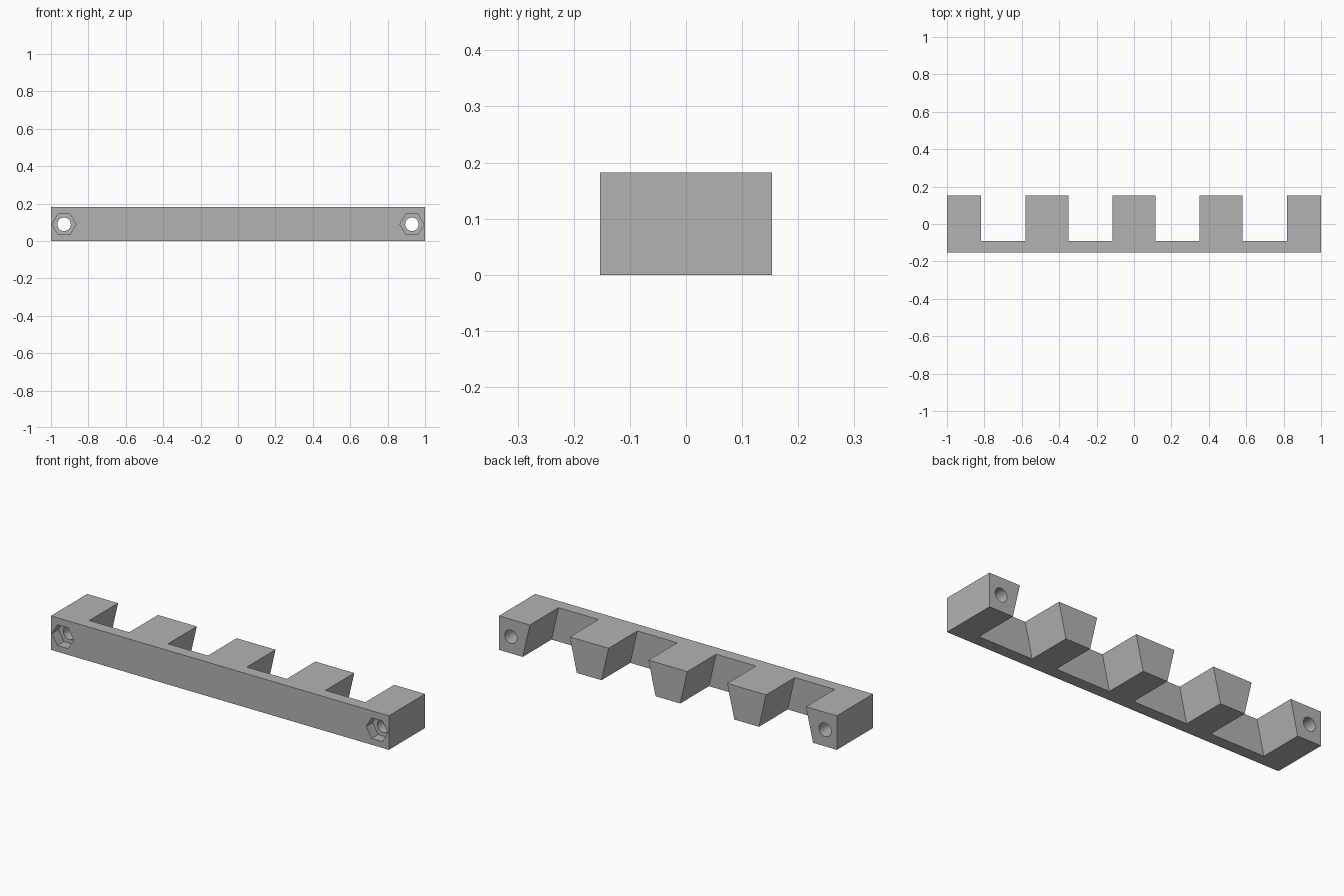
import bpy
import bmesh
from math import cos, sin, tau
from mathutils import Vector

if "Cube" in bpy.data.objects:
    bpy.data.objects.remove(bpy.data.objects["Cube"])

# Overall dimensions
HALF_X, HALF_Y, HEIGHT = 1.0, 0.153, 0.182
RAIL_BACK = -0.09
PITCH = 0.466
SLOT_TOP, SLOT_BOTTOM = 0.236, 0.32
BOLT_X, BOLT_Z = 0.93, 0.089

grey = bpy.data.materials.new("plain_grey")
grey.use_nodes = True
colour = (0.45, 0.45, 0.45, 1)
grey.diffuse_color = colour
grey.node_tree.nodes["Principled BSDF"].inputs["Base Color"].default_value = colour


def prism(name, outline, y0, y1):
    """Extrude an x-z outline from y0 to y1."""
    bm = bmesh.new()
    face = bm.faces.new([bm.verts.new((x, y0, z)) for x, z in outline])
    grown = bmesh.ops.extrude_face_region(bm, geom=[face])
    moved = [v for v in grown["geom"] if isinstance(v, bmesh.types.BMVert)]
    bmesh.ops.translate(bm, verts=moved, vec=Vector((0, y1 - y0, 0)))
    bmesh.ops.recalc_face_normals(bm, faces=bm.faces)
    mesh = bpy.data.meshes.new(name)
    bm.to_mesh(mesh)
    bm.free()
    mesh.materials.append(grey)
    obj = bpy.data.objects.new(name, mesh)
    bpy.context.collection.objects.link(obj)
    return obj


def ring(x, z, radius, sides):
    return [(x + radius * cos(tau * i / sides), z + radius * sin(tau * i / sides))
            for i in range(sides)]


# Solid bar
bar = prism("toothed_bar", [(-HALF_X, 0), (HALF_X, 0), (HALF_X, HEIGHT), (-HALF_X, HEIGHT)],
            -HALF_Y, HALF_Y)
cutters = []

# Slots that widen downwards, leaving tapered teeth
over = 0.5
flare = (SLOT_BOTTOM - SLOT_TOP) / 2 * over
low, high = SLOT_BOTTOM / 2 + flare, SLOT_TOP / 2 - flare
for i in range(4):
    cx = (i - 1.5) * PITCH
    z0, z1 = -HEIGHT * over, HEIGHT * (1 + over)
    cutters.append(prism("slot_cutter", [(cx - low, z0), (cx + low, z0),
                                         (cx + high, z1), (cx - high, z1)],
                         RAIL_BACK, HALF_Y + 0.1))

# Bolt holes with hexagonal nut pockets on the front
for side in (-1, 1):
    x = side * BOLT_X
    cutters.append(prism("nut_cutter", ring(x, BOLT_Z, 0.064, 6), -HALF_Y - 0.1, -HALF_Y + 0.055))
    cutters.append(prism("bolt_cutter", ring(x, BOLT_Z, 0.036, 40), -HALF_Y - 0.2, HALF_Y + 0.2))

for cutter in cutters:
    cutter.hide_render = True
    mod = bar.modifiers.new(cutter.name, "BOOLEAN")
    mod.operation = "DIFFERENCE"
    mod.solver = "EXACT"
    mod.object = cutter

# Bake the cuts and drop the cutters
depsgraph = bpy.context.evaluated_depsgraph_get()
baked = bpy.data.meshes.new_from_object(bar.evaluated_get(depsgraph))
bar.modifiers.clear()
bar.data = baked
for cutter in cutters:
    bpy.data.objects.remove(cutter)

# Smooth bores, crisp edges elsewhere
bpy.ops.object.select_all(action="DESELECT")
bar.select_set(True)
bpy.context.view_layer.objects.active = bar
bpy.ops.object.shade_smooth_by_angle()
